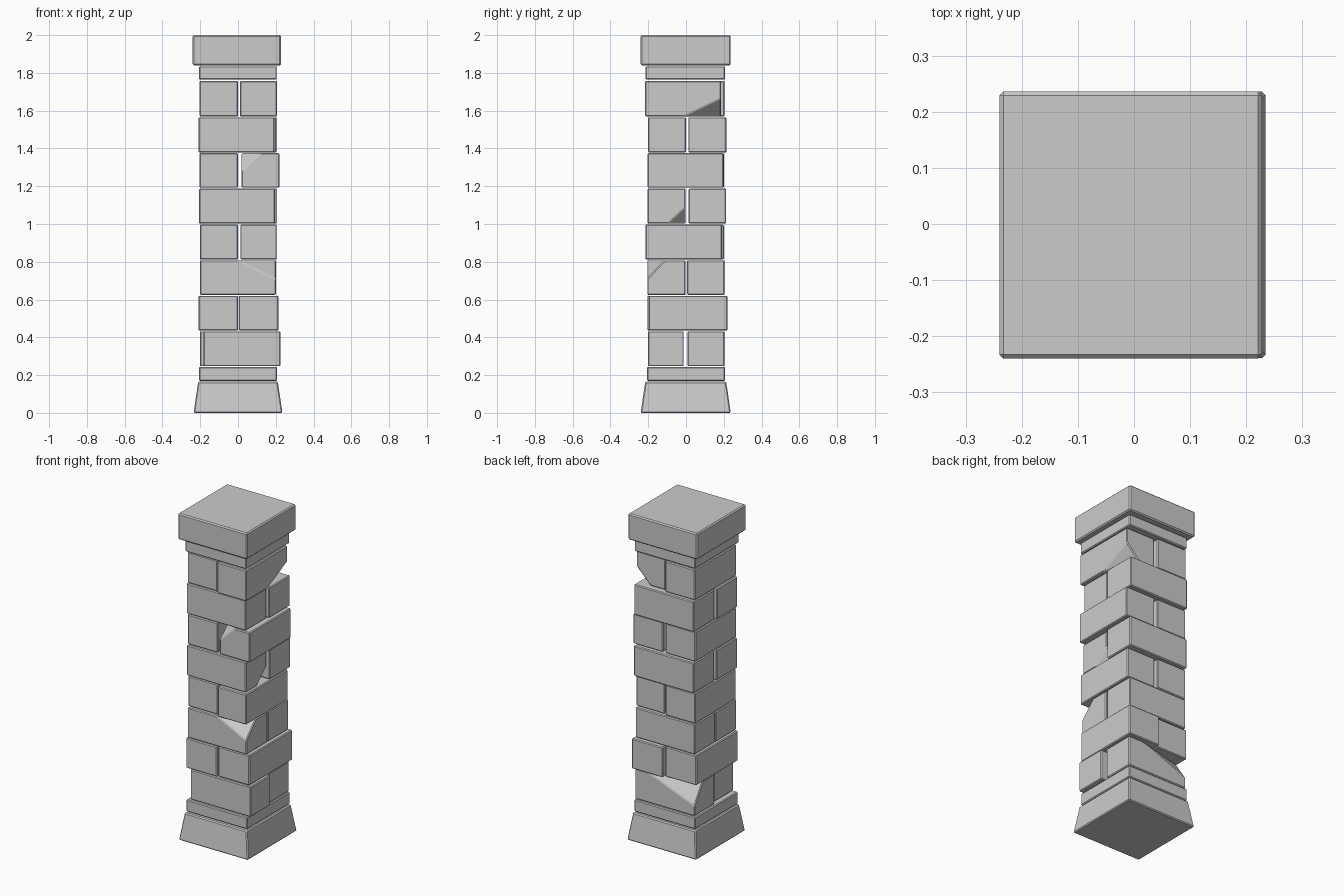
import bpy, bmesh
from mathutils import Vector

if "Cube" in bpy.data.objects:
    bpy.data.objects.remove(bpy.data.objects["Cube"])


def block(name, x, y, z, top_inset=0.0, chip=None, bevel=0.005):
    """Bevelled stone block; chip = (corner signs, three points) slices a corner off."""
    bm = bmesh.new()
    bmesh.ops.create_cube(bm, size=1)
    for v in bm.verts:
        top = v.co.z > 0
        inset = top_inset if top else 0.0
        v.co = Vector((x[1] - inset if v.co.x > 0 else x[0] + inset,
                       y[1] - inset if v.co.y > 0 else y[0] + inset,
                       z[1] if top else z[0]))
    if chip:
        signs, pts = chip
        corner = Vector([r[1] if s > 0 else r[0] for s, r in zip(signs, (x, y, z))])
        a, b, c = map(Vector, pts)
        n = (b - a).cross(c - a).normalized()
        if n.dot(corner - a) < 0:
            n = -n
        geom = bm.verts[:] + bm.edges[:] + bm.faces[:]
        cut = bmesh.ops.bisect_plane(bm, geom=geom, plane_co=a, plane_no=n, clear_outer=True)
        edges = [e for e in cut['geom_cut'] if isinstance(e, bmesh.types.BMEdge)]
        bmesh.ops.contextual_create(bm, geom=edges)
    bmesh.ops.recalc_face_normals(bm, faces=bm.faces[:])
    me = bpy.data.meshes.new(name)
    bm.to_mesh(me)
    bm.free()
    ob = bpy.data.objects.new(name, me)
    bpy.context.collection.objects.link(ob)
    mod = ob.modifiers.new("worn_edges", 'BEVEL')
    mod.width = bevel
    mod.segments = 1
    mod.limit_method = 'ANGLE'
    mod.angle_limit = 0.3


# Plinth, base slab, neck slab and cap
block("plinth", (-.235, .235), (-.24, .237), (0, .165), top_inset=.024, bevel=.006)
block("base_slab", (-.207, .207), (-.207, .207), (.17, .243))
block("neck_slab", (-.207, .205), (-.215, .207), (1.765, 1.835))
block("cap", (-.24, .228), (-.24, .236), (1.84, 2.0), bevel=.007)

# Courses alternate direction: two bricks side by side, each (x range, y range)
levels = [.245, .434, .622, .81, 1.0, 1.19, 1.377, 1.567, 1.76]
courses = [
    (((-.182, .225), (-.2, -.012)), ((-.2, .205), (.008, .203))),
    (((-.21, 0), (-.205, .2)), ((.004, .215), (-.197, .22))),
    (((-.2, .2), (-.205, -.002)), ((-.2, .2), (.006, .203))),
    (((-.202, 0), (-.195, .2)), ((.012, .205), (-.215, .19))),
    (((-.206, .195), (-.203, -.002)), ((-.2, .205), (.014, .213))),
    (((-.203, 0), (-.197, .2)), ((.018, .22), (-.203, .198))),
    (((-.21, .192), (-.2, 0)), ((-.202, .203), (.012, .215))),
    (((-.203, 0), (-.2, .203)), ((.01, .206), (-.216, .185))),
]

# Broken corners, keyed by (course, brick)
chips = {
    (0, 1): ((-1, 1, 1), ((.12, .203, .434), (-.2, .203, .31), (-.2, .12, .434))),
    (2, 0): ((1, -1, 1), ((0, -.205, .81), (.2, -.205, .71), (.2, -.11, .81))),
    (4, 0): ((1, 1, -1), ((.195, -.1, 1.0), (.195, -.002, 1.09), (.1, -.002, 1.0))),
    (5, 1): ((-1, -1, 1), ((.018, -.203, 1.28), (.12, -.203, 1.377), (.018, -.1, 1.377))),
    (7, 1): ((1, 1, -1), ((.206, -.02, 1.567), (.206, .185, 1.665), (.11, .185, 1.567))),
}

gap = .002
for i, pair in enumerate(courses):
    for j, (x, y) in enumerate(pair):
        block(f"brick_{i + 1}_{'ab'[j]}", x, y, (levels[i] + gap, levels[i + 1] - gap),
              chip=chips.get((i, j)))
